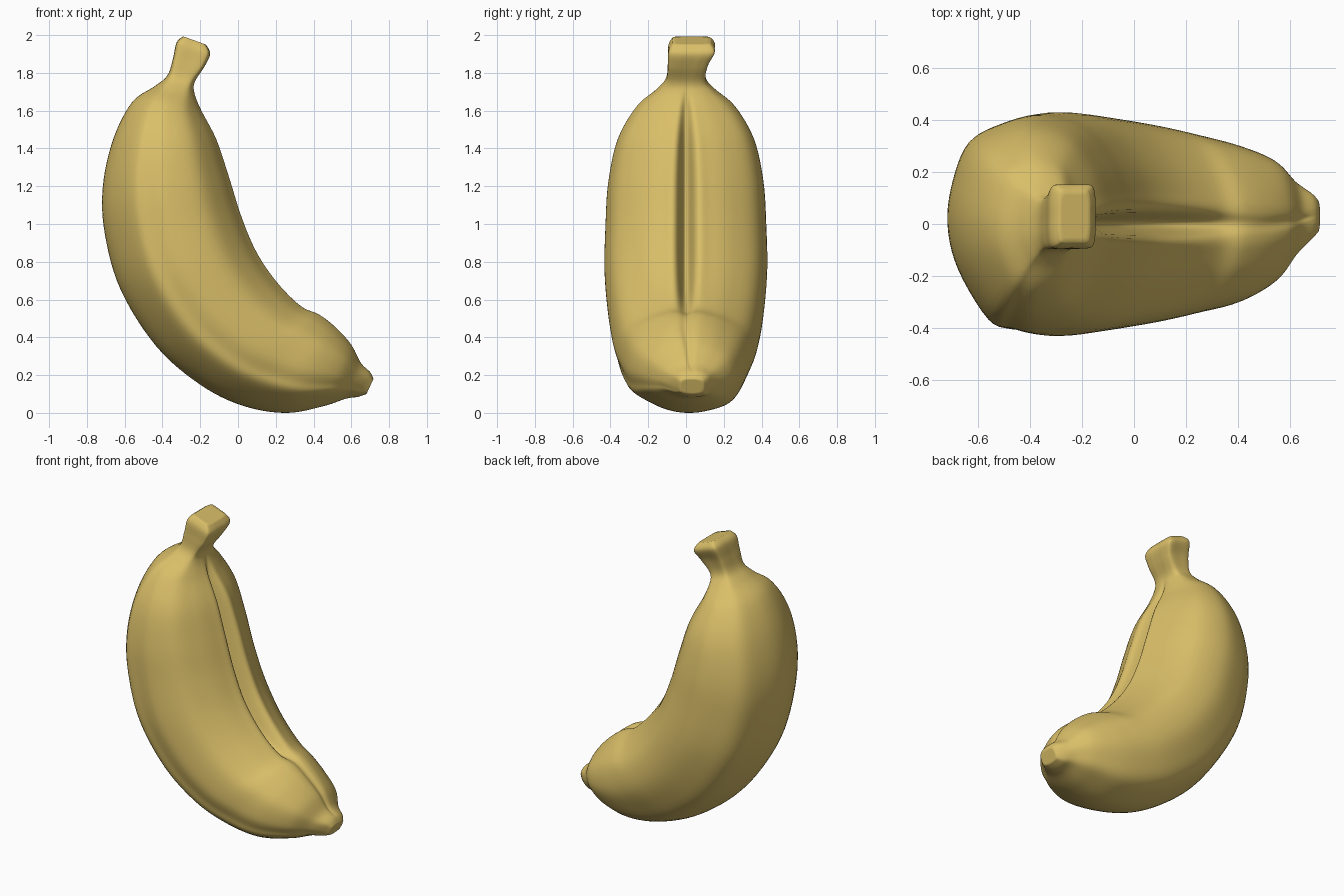
import bpy, bmesh
from mathutils import Vector

# Stations: outer x,z, inner x,z, half width, y offset, boxiness, seam depth
STATIONS = [
    (-0.290, 1.993, -0.170, 1.950, 0.100, 0.03, 1.0, 0.0),
    (-0.325, 1.960, -0.148, 1.900, 0.122, 0.03, 1.0, 0.0),
    (-0.345, 1.870, -0.180, 1.830, 0.105, 0.01, 1.0, 0.0),
    (-0.375, 1.785, -0.230, 1.750, 0.105, 0.00, 0.7, 0.0),
    (-0.440, 1.730, -0.230, 1.690, 0.155, 0.00, 0.3, 0.02),
    (-0.560, 1.645, -0.195, 1.600, 0.260, 0.00, 0.0, 0.08),
    (-0.660, 1.450, -0.120, 1.450, 0.360, 0.00, 0.0, 0.14),
    (-0.715, 1.200, -0.055, 1.250, 0.410, 0.00, 0.0, 0.17),
    (-0.705, 0.950, 0.010, 1.040, 0.425, 0.00, 0.0, 0.17),
    (-0.620, 0.650, 0.090, 0.850, 0.430, 0.00, 0.0, 0.17),
    (-0.430, 0.350, 0.200, 0.690, 0.410, 0.00, 0.0, 0.14),
    (-0.200, 0.150, 0.330, 0.565, 0.380, 0.00, 0.0, 0.06),
    (0.020, 0.040, 0.430, 0.520, 0.345, 0.00, 0.0, 0.02),
    (0.250, 0.000, 0.520, 0.450, 0.305, 0.00, 0.0, 0.02),
    (0.450, 0.035, 0.600, 0.360, 0.240, 0.01, 0.0, 0.03),
    (0.570, 0.075, 0.650, 0.265, 0.150, 0.02, 0.0, 0.03),
    (0.635, 0.085, 0.700, 0.215, 0.095, 0.03, 0.3, 0.0),
    (0.680, 0.100, 0.717, 0.180, 0.065, 0.03, 0.5, 0.0),
]
# Half sections (u from outer to inner edge, v across); the ridges differ per side
INNER = [(0.52, 1.0), (0.76, 0.88), (0.91, 0.58), (0.985, 0.30), (1.0, 0.13)]
LEFT = [(0.0, 0.0), (0.03, 0.40), (0.12, 0.75), (0.30, 0.92)] + INNER
RIGHT = [(0.0, 0.0), (0.06, 0.42), (0.23, 0.88), (0.36, 0.96)] + INNER
BOX = [(0.0, 0.0), (0.0, 0.5), (0.04, 0.88), (0.15, 1.0), (0.5, 1.0),
       (0.85, 1.0), (0.96, 0.88), (1.0, 0.5), (1.0, 0.2)]


def spline(points, steps, closed=False):
    """Catmull-Rom through tuples of any size."""
    n, out = len(points), []
    for i in range(n if closed else n - 1):
        if closed:
            a, b, c, d = (points[(i + k) % n] for k in (-1, 0, 1, 2))
        else:
            a, b, c, d = (points[min(max(i + k, 0), n - 1)] for k in (-1, 0, 1, 2))
        for s in range(steps):
            t = s / steps
            out.append(tuple(
                0.5 * (2 * q + (r - p) * t + (2 * p - 5 * q + 4 * r - w) * t * t
                       + (3 * q - p - 3 * r + w) * t ** 3)
                for p, q, r, w in zip(a, b, c, d)))
    if not closed:
        out.append(tuple(points[-1]))
    return out


def section(box, seam):
    def half(points, side):
        return [(u + (bu - u) * box, side * (v + (bv - v) * box))
                for (u, v), (bu, bv) in zip(points, BOX)]
    left, right = half(LEFT, 1), half(RIGHT, -1)
    return spline(left + [(1.0 - seam, 0.0)] + right[:0:-1], 5, True)


def ring(station):
    ox, oz, ix, iz, w, y, box, seam = station
    return [Vector((ox + (ix - ox) * u, y + v * w, max(0, oz + (iz - oz) * u)))
            for u, v in section(min(max(box, 0), 1), max(seam, 0))]


def shrink(points, factor):
    c = sum(points, Vector()) / len(points)
    return [c + (p - c) * factor for p in points]


# Banana body, stem and tip as one swept skin
rings = [ring(s) for s in spline(STATIONS, 6)]
rings = ([shrink(rings[0], f) for f in (0.3, 0.8)] + rings
         + [shrink(rings[-1], f) for f in (0.8, 0.3)])
bm = bmesh.new()
verts = [[bm.verts.new(p) for p in r] for r in rings]
n = len(verts[0])
for a, b in zip(verts, verts[1:]):
    for i in range(n):
        j = (i + 1) % n
        bm.faces.new((a[i], a[j], b[j], b[i]))
bm.faces.new(verts[0])
bm.faces.new(verts[-1])
bmesh.ops.recalc_face_normals(bm, faces=bm.faces)
for f in bm.faces:
    f.smooth = True
mesh = bpy.data.meshes.new("banana")
bm.to_mesh(mesh)
bm.free()

# Peel colour
peel = bpy.data.materials.new("banana yellow")
peel.diffuse_color = (0.70, 0.52, 0.14, 1.0)
mesh.materials.append(peel)
banana = bpy.data.objects.new("banana", mesh)
bpy.context.collection.objects.link(banana)
